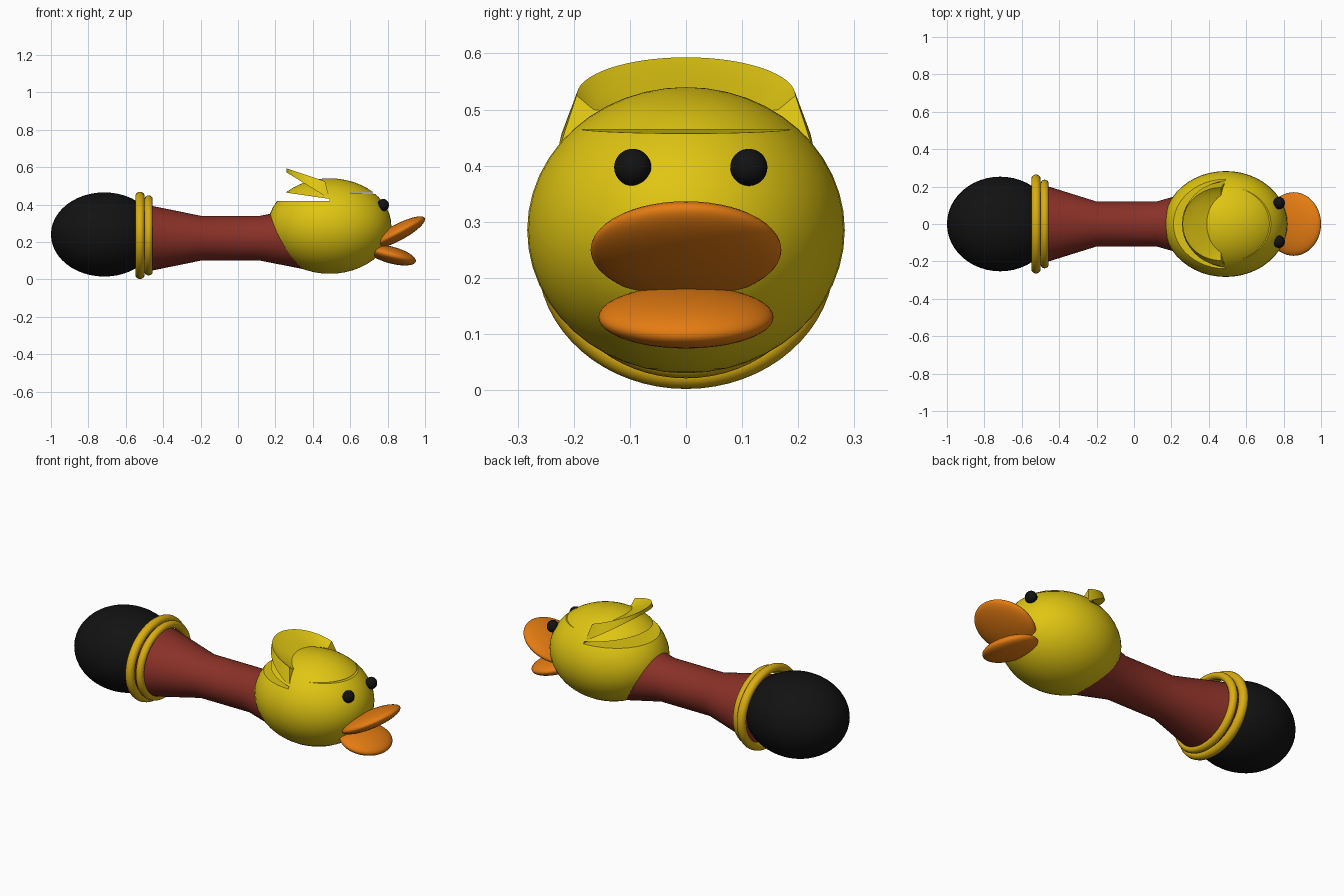
import bpy, bmesh
from math import sin, cos, pi, radians

if "Cube" in bpy.data.objects:
    bpy.data.objects.remove(bpy.data.objects["Cube"])


def material(name, rgb):
    m = bpy.data.materials.new(name)
    m.use_nodes = True
    m.diffuse_color = (*rgb, 1)
    bsdf = m.node_tree.nodes["Principled BSDF"]
    bsdf.inputs["Base Color"].default_value = (*rgb, 1)
    bsdf.inputs["Roughness"].default_value = 0.6
    return m


yellow = material("duck yellow", (0.74, 0.56, 0.006))
gold = material("gold", (0.70, 0.42, 0.006))
red = material("brick red", (0.25, 0.03, 0.02))
orange = material("beak orange", (0.78, 0.2, 0.006))
black = material("rubber black", (0.006, 0.006, 0.006))


def finish(obj, name, mat, angle=40):
    obj.name = name
    obj.data.materials.clear()
    obj.data.materials.append(mat)
    bpy.ops.object.select_all(action='DESELECT')
    obj.select_set(True)
    bpy.context.view_layer.objects.active = obj
    bpy.ops.object.shade_smooth_by_angle(angle=radians(angle))
    return obj


def mesh_object(bm, name, mat):
    bmesh.ops.recalc_face_normals(bm, faces=bm.faces)
    me = bpy.data.meshes.new(name)
    bm.to_mesh(me)
    bm.free()
    obj = bpy.data.objects.new(name, me)
    bpy.context.collection.objects.link(obj)
    return finish(obj, name, mat)


def ellipsoid(name, centre, radii, mat, tilt=0):
    bpy.ops.mesh.primitive_uv_sphere_add(segments=48, ring_count=24, location=centre)
    obj = bpy.context.object
    obj.scale = radii
    obj.rotation_euler = (0, -radians(tilt), 0)
    return finish(obj, name, mat)


def loft(bm, rings, closed=True):
    """Bridge successive rings of points with quads."""
    rows = [[bm.verts.new(p) for p in ring] for ring in rings]
    for a, b in zip(rows, rows[1:]):
        n = len(a)
        for i in range(n if closed else n - 1):
            j = (i + 1) % n
            bm.faces.new((a[i], a[j], b[j], b[i]))
    return rows


def cut_wedge(target, profile):
    """Cut a groove across the target, given its outline in x and z."""
    bm = bmesh.new()
    rows = loft(bm, [[(x, y, z) for x, z in profile] for y in (-0.5, 0.5)])
    for row in rows:
        bm.faces.new(row)
    cutter = mesh_object(bm, "groove_cutter", yellow)
    cutter.hide_render = True
    mod = target.modifiers.new("groove", 'BOOLEAN')
    mod.operation = 'DIFFERENCE'
    mod.solver = 'EXACT'
    mod.object = cutter
    bpy.context.view_layer.objects.active = target
    bpy.ops.object.modifier_apply(modifier=mod.name)
    bpy.data.objects.remove(cutter)


# Squeeze bulb
ellipsoid("bulb", (-0.715, 0, 0.24), (0.285, 0.253, 0.225), black)

# Collar rings
for name, x, ry, rz, minor in (("large_collar_ring", -0.524, 0.265, 0.233, 0.025),
                               ("small_collar_ring", -0.478, 0.237, 0.214, 0.022)):
    bpy.ops.mesh.primitive_torus_add(major_segments=64, minor_segments=16,
                                     major_radius=1 - minor / ry, minor_radius=minor / ry,
                                     location=(x, 0, 0.235), rotation=(0, pi / 2, 0))
    ring = bpy.context.object
    ring.scale = (rz, ry, ry)
    finish(ring, name, gold, 60)

# Waisted handle
bm = bmesh.new()
sections = ((-0.52, 0.22, 0.185), (-0.2, 0.12, 0.12), (0.12, 0.12, 0.12), (0.4, 0.2, 0.175))
rows = loft(bm, [[(x, ry * cos(2 * pi * i / 40), 0.22 + rz * sin(2 * pi * i / 40))
                  for i in range(40)] for x, ry, rz in sections])
bm.faces.new(rows[0])
bm.faces.new(rows[-1])
mesh_object(bm, "handle", red)

# Head with a groove under the crest at the back and a fine one over the brow
head = ellipsoid("head", (0.49, 0, 0.285), (0.33, 0.283, 0.255), yellow)
cut_wedge(head, ((0.49, 0.42), (0.49, 0.43), (0.1, 0.487), (0.1, 0.42)))
cut_wedge(head, ((0.58, 0.464), (0.9, 0.465), (0.9, 0.45)))
finish(head, "head", yellow)

# Raised crest: a tilted half disc with a hollowed top
arc = [pi * (i / 32 - 0.5) for i in range(33)]


def crest_ring(x, z, dx, dy, dz):
    return [(x - dx * cos(t), dy * sin(t), z + dz * cos(t)) for t in arc]


bm = bmesh.new()
loft(bm, [crest_ring(0.49, 0.43, 0.0, 0.0, 0.0),
          crest_ring(0.49, 0.43, 0.23, 0.226, 0.142),
          crest_ring(0.465, 0.525, 0.205, 0.195, 0.068),
          crest_ring(0.465, 0.5, 0.16, 0.165, 0.065),
          crest_ring(0.465, 0.49, 0.09, 0.09, 0.045),
          crest_ring(0.465, 0.485, 0.0, 0.0, 0.0)], closed=False)
bmesh.ops.remove_doubles(bm, verts=bm.verts, dist=0.0001)
bmesh.ops.holes_fill(bm, edges=[e for e in bm.edges if e.is_boundary], sides=0)
mesh_object(bm, "crest", yellow)

# Beak
ellipsoid("upper_beak", (0.853, 0, 0.25), (0.165, 0.17, 0.044), orange, 28)
ellipsoid("lower_beak", (0.82, 0, 0.13), (0.135, 0.156, 0.045), orange, -15)

# Eyes
for name, y in (("left_eye", 0.112), ("right_eye", -0.095)):
    ellipsoid(name, (0.776, y, 0.397), (0.031, 0.033, 0.033), black)
